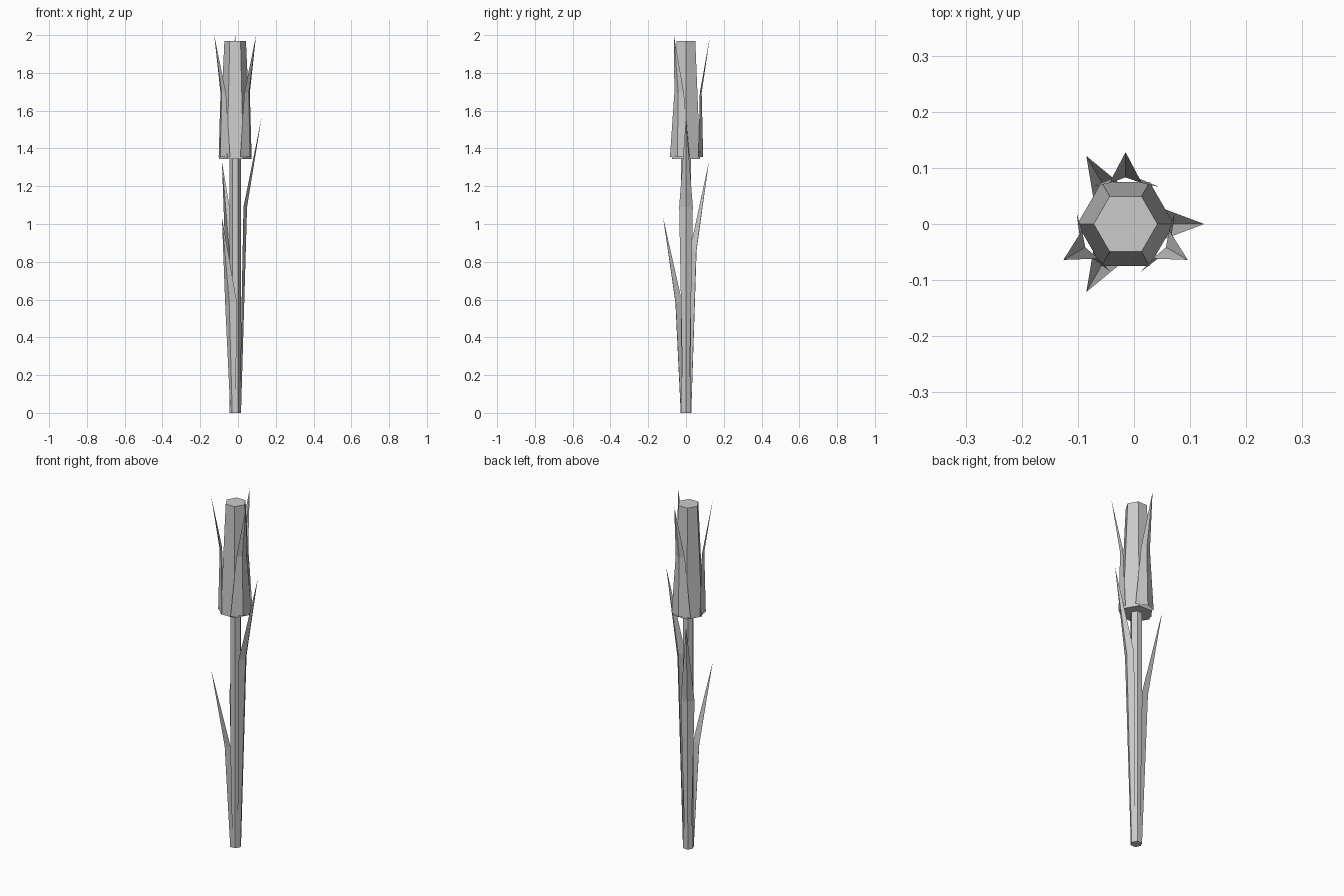
import bpy
from math import sin, cos, radians

if "Cube" in bpy.data.objects:
    bpy.data.objects.remove(bpy.data.objects["Cube"])

CX = -0.015  # stem axis offset


def make_object(name, verts, faces):
    mesh = bpy.data.meshes.new(name)
    mesh.from_pydata(verts, [], faces)
    mesh.update()
    obj = bpy.data.objects.new(name, mesh)
    bpy.context.collection.objects.link(obj)
    return obj


def hex_prism(name, r0, z0, r1, z1):
    """Six-sided tapered column with corners on the x axis."""
    verts = [(CX + r * cos(radians(60 * i)), r * sin(radians(60 * i)), z)
             for r, z in ((r0, z0), (r1, z1)) for i in range(6)]
    faces = [(i, (i + 1) % 6, (i + 1) % 6 + 6, i + 6) for i in range(6)]
    return make_object(name, verts, faces + [(5, 4, 3, 2, 1, 0), (6, 7, 8, 9, 10, 11)])


def blade(name, angle, rows, tip):
    """Folded blade: rows of (edge radius, half width, ridge radius, z), then a point."""
    c, s = cos(radians(angle)), sin(radians(angle))
    local = []
    for edge, half, ridge, z in rows:
        local += [(edge, -half, z), (ridge, 0, z), (edge, half, z)]
    local.append((tip[0], 0, tip[1]))
    verts = [(CX + r * c - t * s, r * s + t * c, z) for r, t, z in local]
    faces = [(0, 1, 4, 3), (1, 2, 5, 4), (3, 4, 6), (4, 5, 6)]
    return make_object(name, verts, faces)


# Stem and flower core
hex_prism("stem", 0.03, 0, 0.03, 1.36)
hex_prism("flower_core", 0.086, 1.345, 0.057, 1.97)

# Three stem leaves of decreasing height
for i, (angle, bend, top) in enumerate(((0, 1.09, 1.565), (120, 0.86, 1.33), (240, 0.585, 1.035))):
    blade(f"leaf_{i + 1}", angle,
          [(0.023, 0.016, 0.031, 0.0), (0.044, 0.036, 0.063, bend)], (0.14, top))

# Three petals around the flower
for i in range(3):
    blade(f"petal_{i + 1}", 90 + 120 * i,
          [(0.066, 0.06, 0.091, 1.355), (0.073, 0.029, 0.083, 1.695)], (0.128, 2.0))
